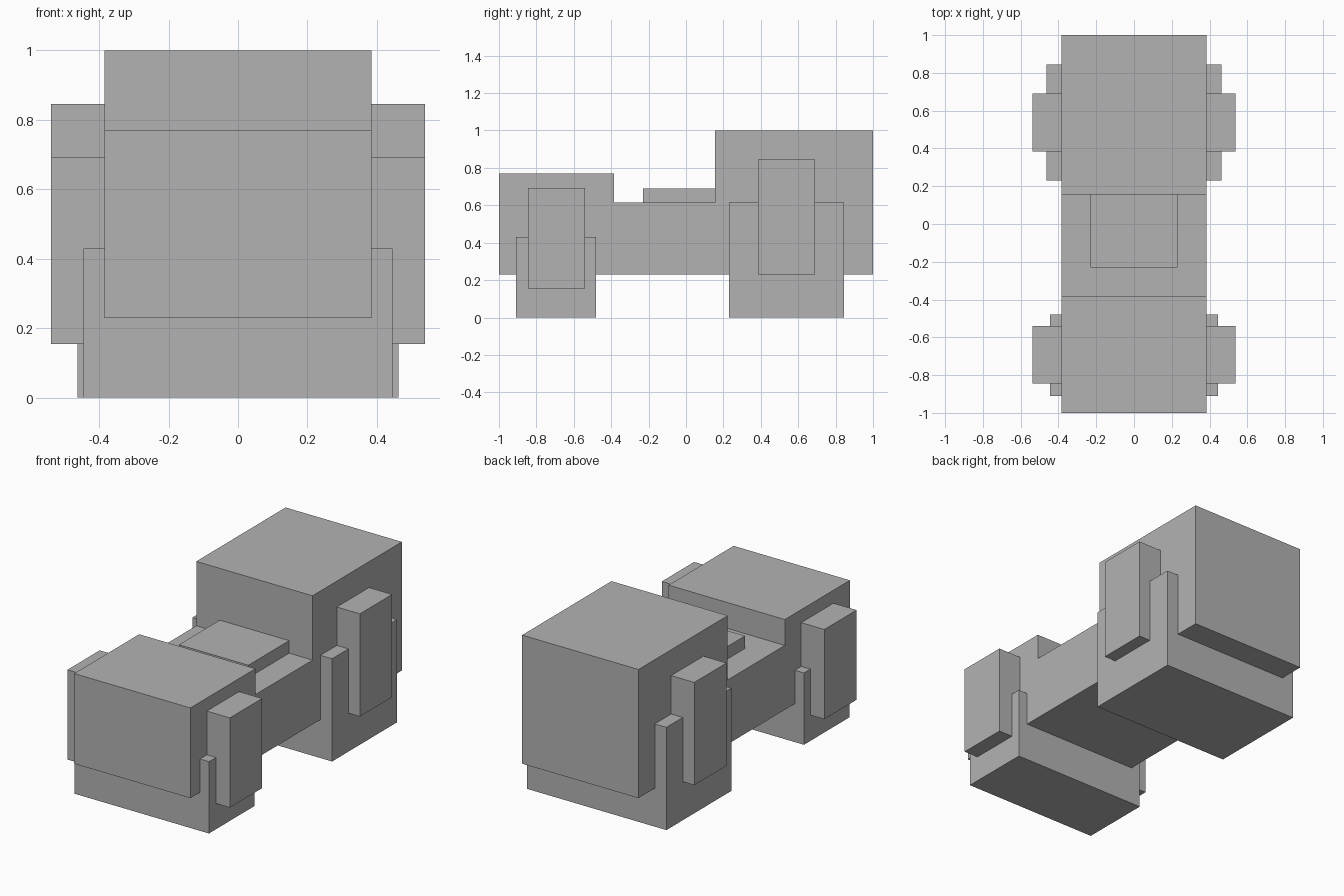
import bpy
from mathutils import Vector

if "Cube" in bpy.data.objects:
    bpy.data.objects.remove(bpy.data.objects["Cube"])

grey = bpy.data.materials.new("grey")
grey.diffuse_color = (0.45, 0.45, 0.45, 1)
grey.use_nodes = True
grey.node_tree.nodes["Principled BSDF"].inputs["Base Color"].default_value = grey.diffuse_color


def box(name, x, y, z):
    """Axis-aligned box from (min, max) pairs."""
    lo, hi = Vector((x[0], y[0], z[0])), Vector((x[1], y[1], z[1]))
    bpy.ops.mesh.primitive_cube_add(size=1)
    ob = bpy.context.object
    ob.name = name
    size, mid = hi - lo, (hi + lo) / 2
    for v in ob.data.vertices:
        v.co = v.co * size + mid
    ob.data.materials.append(grey)
    return ob


W = 0.385  # half width of the body

# Body blocks
box("front_body", (-W, W), (-1, -0.385), (0.23, 0.77))
box("middle_body", (-W, W), (-0.385, 0.155), (0.23, 0.615))
box("rear_body", (-W, W), (0.155, 1), (0.23, 1))
box("seat", (-0.23, 0.23), (-0.23, 0.155), (0.615, 0.69))

# Wheel blocks running across the underside
box("front_wheel_block", (-0.445, 0.445), (-0.91, -0.48), (0, 0.43))
box("rear_wheel_block", (-0.462, 0.462), (0.23, 0.845), (0, 0.615))

# Side guards over the wheels
for side, s in (("left", -1), ("right", 1)):
    x = sorted((s * W, s * 0.538))
    box(side + "_front_guard", x, (-0.845, -0.54), (0.155, 0.692))
    box(side + "_rear_guard", x, (0.385, 0.69), (0.23, 0.845))
